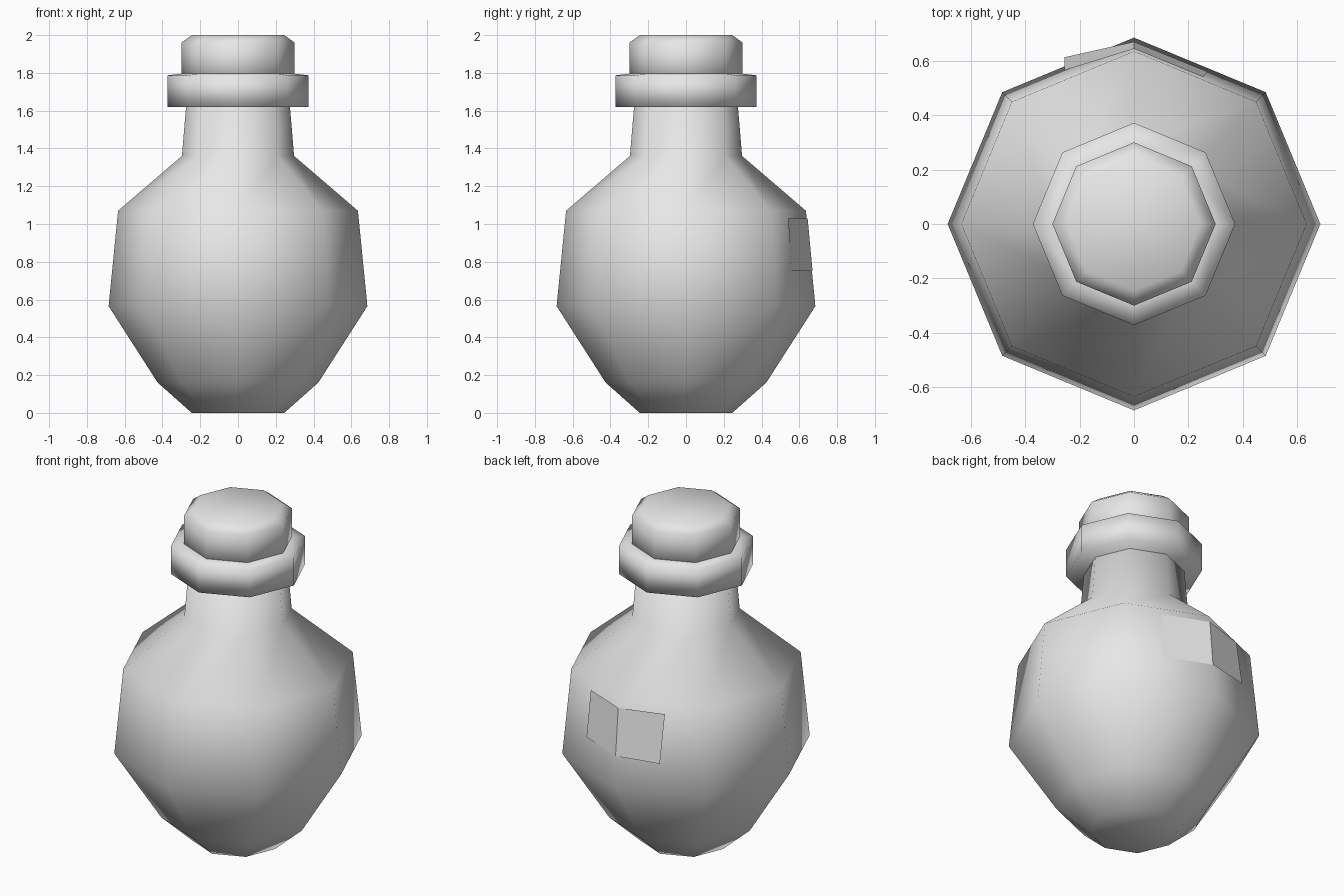
import bpy
import bmesh
from math import cos, sin, pi

SIDES = 8

cube = bpy.data.objects.get("Cube")
if cube:
    bpy.data.objects.remove(cube, do_unlink=True)


def make_material(name, colour):
    mat = bpy.data.materials.new(name)
    mat.use_nodes = True
    mat.diffuse_color = colour
    mat.node_tree.nodes["Principled BSDF"].inputs["Base Color"].default_value = colour
    return mat


def add_object(name, bm, mat, smooth):
    for face in bm.faces:
        face.smooth = smooth
    mesh = bpy.data.meshes.new(name)
    bm.to_mesh(mesh)
    bm.free()
    mesh.materials.append(mat)
    obj = bpy.data.objects.new(name, mesh)
    bpy.context.collection.objects.link(obj)
    return obj


def lathe(name, profile, mat):
    """Eight-sided turned part from (radius, height) points, capped at both ends."""
    bm = bmesh.new()
    rings = []
    for radius, z in profile:
        angles = [2 * pi * i / SIDES for i in range(SIDES)]
        rings.append([bm.verts.new((radius * cos(a), radius * sin(a), z)) for a in angles])
    for low, high in zip(rings, rings[1:]):
        for i in range(SIDES):
            j = (i + 1) % SIDES
            bm.faces.new((low[i], low[j], high[j], high[i]))
    bm.faces.new(rings[0][::-1])
    bm.faces.new(rings[-1])
    return add_object(name, bm, mat, True)


grey = make_material("light grey", (0.8, 0.8, 0.8, 1.0))

# Round flask with a tapering neck
lathe("flask_body", [(0.245, 0), (0.425, 0.16), (0.685, 0.565), (0.635, 1.07),
                     (0.297, 1.36), (0.27, 1.68)], grey)

# Thick lip around the mouth
lathe("neck_rim", [(0.372, 1.62), (0.372, 1.787), (0.29, 1.797)], grey)

# Stopper with a chamfered top
lathe("stopper", [(0.30, 1.74), (0.30, 1.96), (0.245, 2.0)], grey)

# Paper label bent round the back edge, lifting away at one end
bm = bmesh.new()
bottom = [(0.27, 0.56), (0, 0.67), (-0.255, 0.613)]
top = [(0.255, 0.54), (0, 0.644), (-0.255, 0.565)]
low = [bm.verts.new((x, y, 0.75)) for x, y in bottom]
high = [bm.verts.new((x, y, 1.03)) for x, y in top]
for i in range(2):
    bm.faces.new((low[i], low[i + 1], high[i + 1], high[i]))
add_object("label", bm, grey, False)
